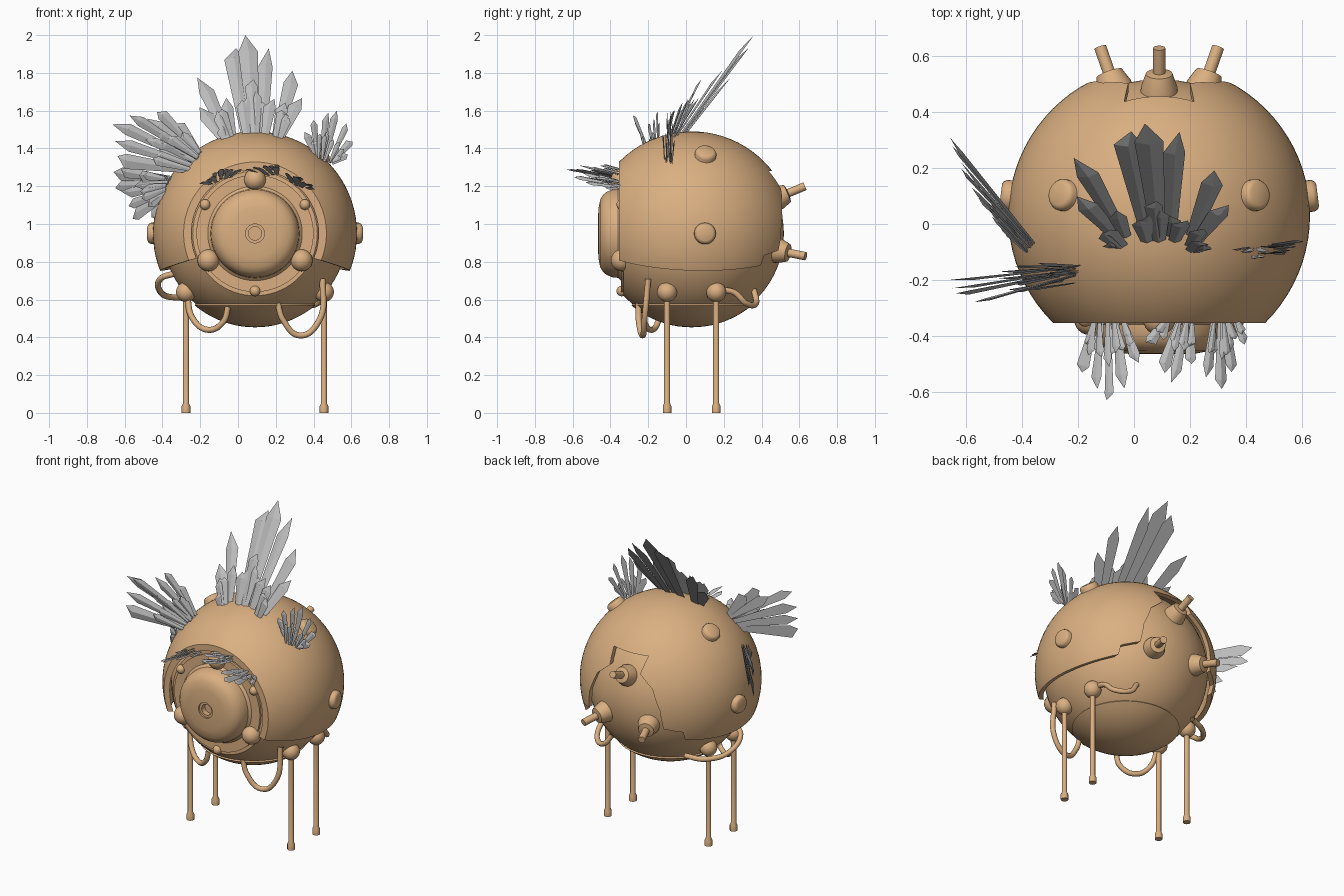
import bpy, bmesh, random
from math import sin, cos, pi, radians
from mathutils import Vector

random.seed(4)
old = bpy.data.objects.get("Cube")
if old:
    bpy.data.objects.remove(old, do_unlink=True)

C = Vector((0.09, 0.03, 0.95))  # centre of the round body


def material(name, rgb):
    m = bpy.data.materials.new(name)
    m.use_nodes = True
    m.diffuse_color = (*rgb, 1)
    m.node_tree.nodes["Principled BSDF"].inputs["Base Color"].default_value = (*rgb, 1)
    return m


TAN = material("tan metal", (0.70, 0.43, 0.22))
GREY = material("feather grey", (0.50, 0.50, 0.50))
smooth_parts = []


def add(name, bm, mat, smooth=True):
    bmesh.ops.recalc_face_normals(bm, faces=bm.faces)
    me = bpy.data.meshes.new(name)
    bm.to_mesh(me)
    bm.free()
    ob = bpy.data.objects.new(name, me)
    bpy.context.collection.objects.link(ob)
    me.materials.append(mat)
    if smooth:
        smooth_parts.append(ob)
    return ob


def lathe(name, profile, origin, axis, steps=24):
    """Revolve (radius, height) points around an axis."""
    bm = bmesh.new()
    vs = [bm.verts.new((r, 0, h)) for r, h in profile]
    es = [bm.edges.new(p) for p in zip(vs, vs[1:])]
    bmesh.ops.spin(bm, geom=vs + es, cent=(0, 0, 0), axis=(0, 0, 1),
                   angle=2 * pi, steps=steps, use_duplicate=False)
    bmesh.ops.remove_doubles(bm, verts=bm.verts, dist=1e-4)
    rot = Vector(axis).to_track_quat('Z', 'Y')
    for v in bm.verts:
        v.co = rot @ v.co + Vector(origin)
    return add(name, bm, TAN)


def arc(radius, a0, a1, n):
    """Profile of a sphere, angles in degrees from the axis."""
    angles = [radians(a0 + (a1 - a0) * i / n) for i in range(n + 1)]
    return [(radius * sin(a), radius * cos(a)) for a in angles]


def ball(name, loc, r, n=12):
    return lathe(name, arc(r, 180, 0, n), loc, (0, 0, 1), 2 * n)


def prism(name, outline, y0, y1, drop=0):
    """Extrude an x-z outline along y, lowering the far end by drop."""
    bm = bmesh.new()
    near = [bm.verts.new((C.x + x, y0, z)) for x, z in outline]
    far = [bm.verts.new((C.x + x, y1, z - drop)) for x, z in outline]
    bm.faces.new(near)
    bm.faces.new(far)
    for i in range(len(near)):
        j = (i + 1) % len(near)
        bm.faces.new((near[i], near[j], far[j], far[i]))
    return add(name, bm, TAN, False)


def carve(ob, cutters):
    for c in cutters:
        c.hide_render = True
        m = ob.modifiers.new("cut", 'BOOLEAN')
        m.operation, m.solver, m.object = 'DIFFERENCE', 'EXACT', c
    bpy.context.view_layer.update()
    dg = bpy.context.evaluated_depsgraph_get()
    me = bpy.data.meshes.new_from_object(ob.evaluated_get(dg))
    ob.modifiers.clear()
    ob.data = me
    for c in cutters:
        if c in smooth_parts:
            smooth_parts.remove(c)
        bpy.data.objects.remove(c, do_unlink=True)


# Outer shell: hollow, open at the front, underneath and at the back
shell = ball("outer_shell", C, 0.54, 40)
hollow = ball("hollow_cutter", C, 0.512, 36)
front = prism("front_cutter", [(-1, 0), (1, 0), (1, 2), (-1, 2)], -1, -0.355)
under = prism("under_cutter", [(0, 0.92), (0.8, 0.704), (0.8, 0.1), (-0.8, 0.1), (-0.8, 0.704)],
              -0.9, 0.9, 0.06)
half = [(0.36, 0.5), (0.36, 0.835), (0.27, 0.86), (0.255, 0.98), (0.2, 1.11),
        (0.11, 1.185), (0.125, 1.28)]
back = prism("back_cutter", half + [(-x, z) for x, z in reversed(half)], 0.15, 0.9)
carve(shell, [hollow, front, under, back])

# Inner core with stepped rings and a domed lens
lens = [(0.31, 0.36), (0.31, 0.375), (0.25, 0.375), (0.235, 0.39), (0.232, 0.42),
        (0.22, 0.45), (0.205, 0.468), (0.18, 0.484), (0.13, 0.494), (0.05, 0.496),
        (0.05, 0.485), (0.035, 0.485), (0.035, 0.45), (0, 0.45)]
lathe("inner_core", arc(0.488, 180, 42.5, 36) + lens, C, (0, -1, 0), 72)
lathe("belly_plate", [(0.3, 0.36)] + arc(0.497, 40, 0, 10), C, (0, 0, -1), 64)

# Rivets around the lens, big and small alternating
for i in range(6):
    a = radians(90 + 60 * i)
    d, r = (0.285, 0.058) if i % 2 == 0 else (0.305, 0.028)
    ball("front_rivet", C + Vector((d * cos(a), -0.37, d * sin(a))), r)

# Side buttons
button = [(0.057, 0.46), (0.057, 0.555), (0.05, 0.567), (0.04, 0.572), (0, 0.572)]
for s in (-1, 1):
    lathe("side_button", button, C, (s, 0.13, 0))
    lathe("upper_button", button, C, (s * 0.35, 0.075, 0.425))

# Back pegs on flared sockets
peg = [(0.068, 0.46), (0.065, 0.5), (0.048, 0.55), (0.022, 0.555), (0.022, 0.65), (0, 0.65)]
for axis in ((0, 0.6, 0.25), (-0.21, 0.6, -0.12), (0.21, 0.6, -0.12)):
    lathe("back_peg", peg, C, axis)

# Legs with ball hips and small feet
leg = [(0, 0), (0.023, 0), (0.023, 0.035), (0.016, 0.05), (0.016, 0.64)]
for x in (-0.275, 0.455):
    for y in (-0.1, 0.16):
        lathe("leg", leg, (x, y, 0), (0, 0, 1), 12)
        ball("hip_ball", (x, y, 0.64), 0.053)

# Hoses hanging between the hips and the belly
hoses = [
    [(0.21, -0.25, 0.58), (0.24, -0.25, 0.49), (0.33, -0.23, 0.41), (0.43, -0.22, 0.49), (0.45, -0.2, 0.71)],
    [(-0.27, -0.1, 0.63), (-0.24, -0.14, 0.5), (-0.16, -0.18, 0.44), (-0.08, -0.22, 0.48), (-0.05, -0.23, 0.57)],
    [(0.45, 0.16, 0.65), (0.44, 0.25, 0.64), (0.42, 0.32, 0.58), (0.34, 0.37, 0.58), (0.28, 0.36, 0.65)],
    [(-0.2, 0.3, 0.62), (-0.32, 0.25, 0.61), (-0.41, 0.12, 0.64), (-0.41, 0.02, 0.71), (-0.33, -0.02, 0.74)],
]
for pts in hoses:
    cu = bpy.data.curves.new("hose", 'CURVE')
    cu.dimensions = '3D'
    cu.bevel_depth, cu.bevel_resolution = 0.016, 3
    sp = cu.splines.new('BEZIER')
    sp.bezier_points.add(len(pts) - 1)
    for bp, p in zip(sp.bezier_points, pts):
        bp.co = p
        bp.handle_left_type = bp.handle_right_type = 'AUTO'
    cu.materials.append(TAN)
    bpy.context.collection.objects.link(bpy.data.objects.new("hose", cu))


def blade(bm, base, tip, width, normal):
    """Faceted feather: narrow root, wide shoulder, off-centre point."""
    d = tip - base
    side = d.cross(normal).normalized() * width / 2
    up = side.cross(d).normalized() * width * 0.14
    root, wide = base, base + d * random.uniform(0.78, 0.92)
    a = [bm.verts.new(p) for p in (root - side * 0.4, root + up * 0.5, root + side * 0.4)]
    b = [bm.verts.new(p) for p in (wide - side, wide + up, wide + side * 0.9)]
    t = bm.verts.new(tip + side * random.uniform(-0.5, 0.5))
    bm.faces.new(a)
    for i in range(3):
        j = (i + 1) % 3
        bm.faces.new((a[i], a[j], b[j], b[i]))
        bm.faces.new((b[i], b[j], t))


def tuft(name, root, tips, normal, width, spread=0.3, short=0.55, lean=0.0):
    """Fan of long feathers with a layer of short ones in front."""
    bm = bmesh.new()
    root, n = Vector(root), Vector(normal).normalized()
    tips = [Vector(t) for t in tips]
    mid = sum(tips, Vector()) / len(tips)
    axis = (mid - root).normalized()
    for i, tip in enumerate(tips):
        off = tip - mid
        base = root + (off - axis * off.dot(axis)) * spread
        blade(bm, base, tip, width * random.uniform(0.75, 1.15), n)
        nxt = tips[min(i + 1, len(tips) - 1)]
        for k in (0.0, 0.5):
            goal = base + (tip.lerp(nxt, k) - base) * short * random.uniform(0.8, 1.1)
            jitter = n * random.uniform(0.0, 0.03)
            blade(bm, base + jitter, goal + jitter + n * lean, width * 0.7, n)
    add(name, bm, GREY, False)


# Feather tufts: crest, two on one side, one on the other, and brows
tuft("crest", (0.09, -0.09, 1.38),
     [(-0.2, 0.1, 1.62), (-0.2, 0.24, 1.78), (-0.03, 0.33, 1.93), (0.05, 0.36, 2.0),
      (0.15, 0.33, 1.93), (0.3, 0.19, 1.81), (0.33, 0.07, 1.67)],
     (0, -0.8, 0.6), 0.1, 0.4, 0.5, 0.07)
tuft("upper_side_tuft", (-0.22, -0.16, 1.34),
     [(-0.64, -0.25, 1.34), (-0.65, -0.23, 1.44), (-0.66, -0.2, 1.54), (-0.57, -0.28, 1.58),
      (-0.48, -0.17, 1.56), (-0.42, -0.15, 1.6), (-0.33, -0.14, 1.54)],
     (-0.1, -1, 0.1), 0.075)
tuft("lower_side_tuft", (-0.36, -0.08, 1.2),
     [(-0.66, 0.31, 1.27), (-0.65, 0.28, 1.2), (-0.62, 0.22, 1.16), (-0.58, 0.13, 1.1),
      (-0.56, 0.1, 1.04), (-0.46, 0.0, 1.04), (-0.62, 0.2, 1.28)],
     (-0.8, -0.6, 0.1), 0.07)
tuft("far_side_tuft", (0.46, -0.08, 1.33),
     [(0.36, -0.09, 1.49), (0.4, -0.1, 1.55), (0.47, -0.1, 1.59), (0.52, -0.08, 1.6),
      (0.58, -0.07, 1.53), (0.6, -0.06, 1.44), (0.58, -0.08, 1.37)],
     (0.1, -1, 0.3), 0.04, 0.35)
tuft("near_brow", (-0.09, -0.34, 1.23),
     [(-0.19, -0.53, 1.22), (-0.14, -0.59, 1.25), (-0.09, -0.63, 1.29),
      (-0.04, -0.59, 1.29), (0.01, -0.5, 1.29)], (-0.3, 0, 1), 0.045, 0.5)
tuft("far_brow_inner", (0.17, -0.34, 1.26),
     [(0.05, -0.43, 1.29), (0.1, -0.53, 1.3), (0.14, -0.57, 1.31), (0.2, -0.5, 1.3)],
     (0.1, 0, 1), 0.045, 0.5)
tuft("far_brow_outer", (0.32, -0.34, 1.2),
     [(0.26, -0.55, 1.27), (0.31, -0.59, 1.25), (0.35, -0.53, 1.22), (0.4, -0.43, 1.19)],
     (0.5, 0, 1), 0.045, 0.5)

# Smooth the metal parts, keeping hard edges
bpy.ops.object.select_all(action='DESELECT')
for ob in smooth_parts:
    ob.select_set(True)
bpy.context.view_layer.objects.active = shell
bpy.ops.object.shade_smooth_by_angle(angle=radians(35))
